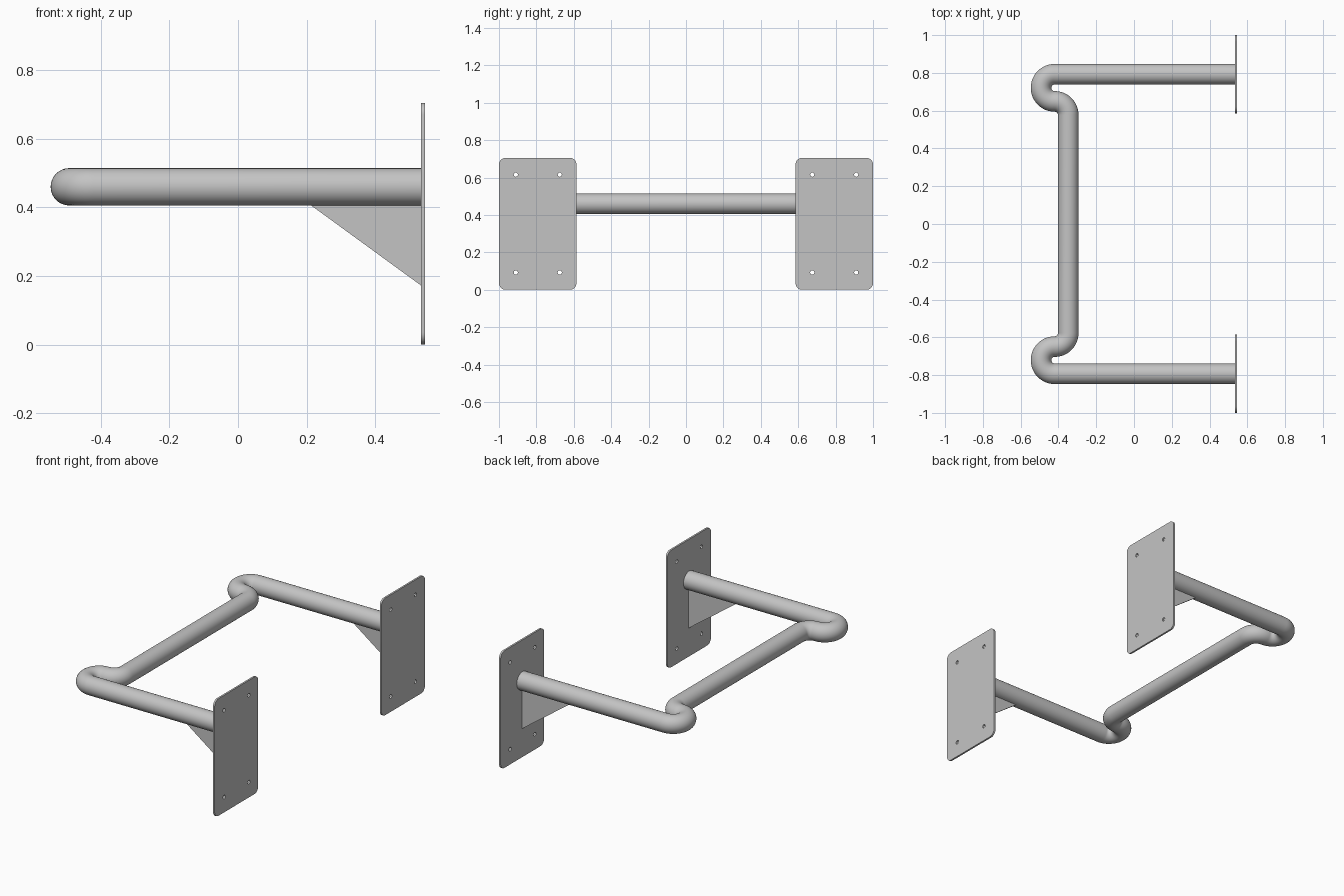
import bpy
import bmesh
from math import sin, cos, radians
from mathutils import Matrix, Vector

cube = bpy.data.objects.get("Cube")
if cube:
    bpy.data.objects.remove(cube, do_unlink=True)

# Single painted steel colour
GREY = (0.55, 0.55, 0.55, 1.0)
steel = bpy.data.materials.new("grey_steel")
steel.use_nodes = True
steel.diffuse_color = GREY
steel.node_tree.nodes["Principled BSDF"].inputs["Base Color"].default_value = GREY

TUBE_R, TUBE_Z = 0.0545, 0.46
ARM_Y = 0.793
PLATE_X, PLATE_T = 0.545, 0.011
PLATE_IN = PLATE_X - PLATE_T


def arc(cx, cy, r, start, end, steps):
    """Points along a circular arc, angles in degrees."""
    angles = [radians(start + (end - start) * i / steps) for i in range(steps + 1)]
    return [(cx + r * cos(a), cy + r * sin(a)) for a in angles]


def add_spline(curve, points, cyclic):
    spline = curve.splines.new("POLY")
    spline.points.add(len(points) - 1)
    for p, (x, y) in zip(spline.points, points):
        p.co = (x, y, 0, 1)
    spline.use_cyclic_u = cyclic


def curve_to_object(name, curve, matrix):
    """Bake a curve into a mesh object with edges kept sharp."""
    temp = bpy.data.objects.new(name + "_curve", curve)
    bpy.context.collection.objects.link(temp)
    graph = bpy.context.evaluated_depsgraph_get()
    mesh = bpy.data.meshes.new_from_object(temp.evaluated_get(graph))
    bpy.data.objects.remove(temp, do_unlink=True)
    mesh.transform(matrix)
    return finish(name, mesh)


def finish(name, mesh):
    mesh.name = name
    mesh.materials.clear()
    mesh.materials.append(steel)
    obj = bpy.data.objects.new(name, mesh)
    bpy.context.collection.objects.link(obj)
    bpy.ops.object.select_all(action="DESELECT")
    obj.select_set(True)
    bpy.context.view_layer.objects.active = obj
    bpy.ops.object.shade_smooth_by_angle(angle=radians(35))
    return obj


# Bent tube: arm, U-bend, quarter bend, then mirrored across the crossbar
bend = 0.072
half = [(PLATE_IN, ARM_Y)]
half += arc(-0.42, ARM_Y - bend, bend, 90, 270, 24)
half += arc(-0.42, ARM_Y - 3 * bend, bend, 90, 0, 12)[1:]
path = half + [(x, -y) for x, y in reversed(half)]
tube = bpy.data.curves.new("tube_path", "CURVE")
tube.dimensions = "3D"
tube.bevel_depth = TUBE_R
tube.bevel_resolution = 14
tube.use_fill_caps = True
add_spline(tube, path, False)
curve_to_object("bent_tube", tube, Matrix.Translation((0, 0, TUBE_Z)))


# Wall plate: rounded rectangle with four bolt holes, drawn in (y, z)
def plate_curve(side):
    y0, y1, z0, z1, r = 0.586, 1.0, 0.0, 0.705, 0.035
    corners = [(y1 - r, z1 - r), (y0 + r, z1 - r), (y0 + r, z0 + r), (y1 - r, z0 + r)]
    outline = []
    for i, (cy, cz) in enumerate(corners):
        outline += arc(cy, cz, r, 90 * i, 90 * i + 90, 8)
    curve = bpy.data.curves.new("plate_outline", "CURVE")
    curve.dimensions = "2D"
    curve.fill_mode = "BOTH"
    curve.extrude = PLATE_T / 2
    loops = [outline]
    for y in (0.675, 0.91):
        for z in (0.092, 0.615):
            loops.append(arc(y, z, 0.011, 0, 345, 23))
    for loop in loops:
        add_spline(curve, [(side * y, z) for y, z in loop], True)
    return curve


# Gusset: thin triangle under each arm, tucked into the tube
def add_gusset(name, side):
    profile = [(0.15, TUBE_Z - 0.01), (0.21, 0.408), (PLATE_IN, 0.172),
               (PLATE_IN, TUBE_Z - 0.01)]
    bm = bmesh.new()
    t = 0.011
    verts = [bm.verts.new((x, side * ARM_Y - t / 2, z)) for x, z in profile]
    face = bm.faces.new(verts)
    out = bmesh.ops.extrude_face_region(bm, geom=[face])
    moved = [v for v in out["geom"] if isinstance(v, bmesh.types.BMVert)]
    bmesh.ops.translate(bm, verts=moved, vec=Vector((0, t, 0)))
    bmesh.ops.recalc_face_normals(bm, faces=bm.faces)
    mesh = bpy.data.meshes.new(name)
    bm.to_mesh(mesh)
    bm.free()
    finish(name, mesh)


# Maps curve x, y, z onto world y, z, x
to_wall = Matrix(((0, 0, 1, PLATE_X - PLATE_T / 2),
                  (1, 0, 0, 0), (0, 1, 0, 0), (0, 0, 0, 1)))
for label, side in (("back", 1), ("front", -1)):
    curve_to_object(label + "_wall_plate", plate_curve(side), to_wall)
    add_gusset(label + "_gusset", side)
